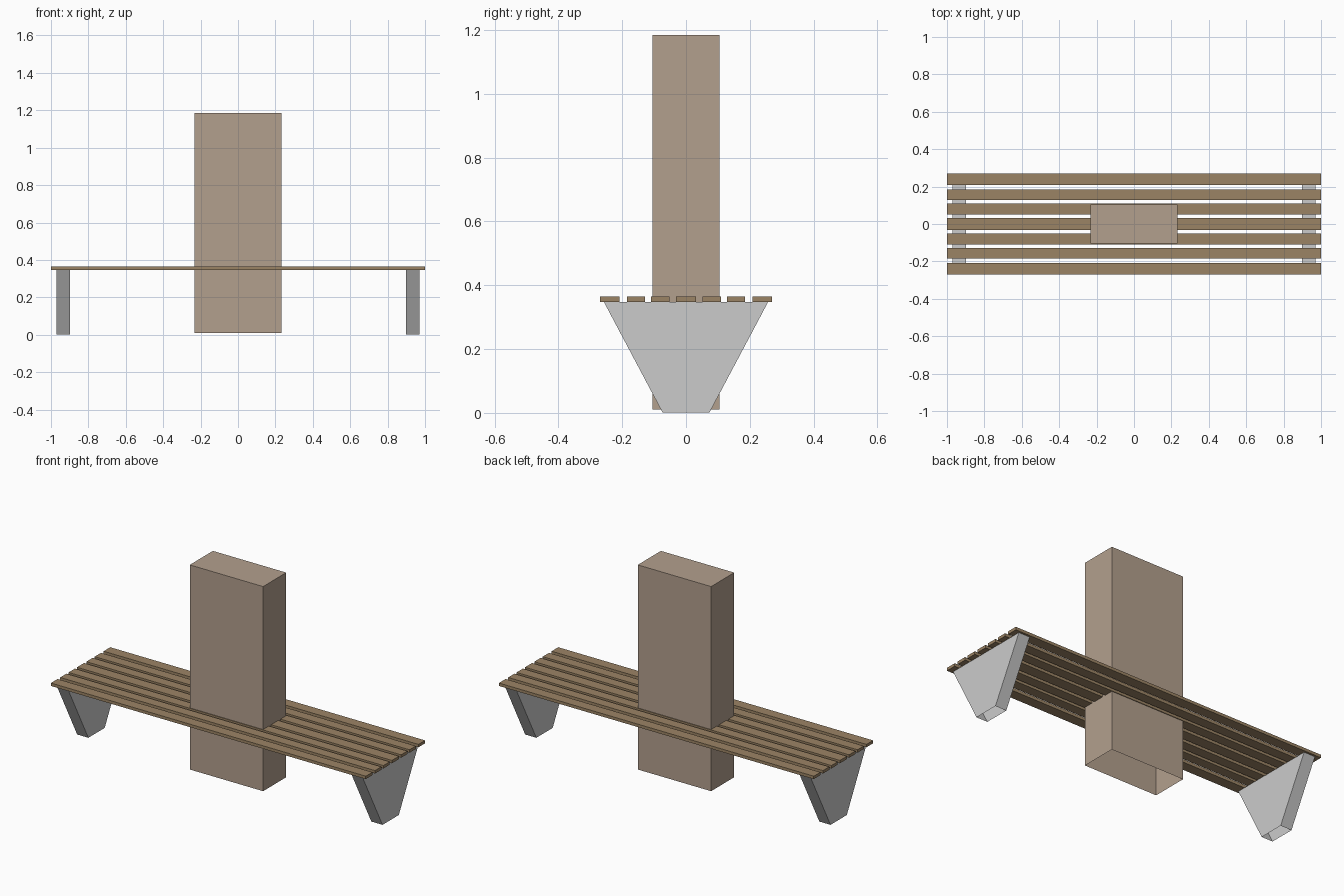
import bpy, bmesh

if "Cube" in bpy.data.objects:
    bpy.data.objects.remove(bpy.data.objects["Cube"])


def material(name, rgb):
    mat = bpy.data.materials.new(name)
    mat.diffuse_color = (*rgb, 1)
    mat.use_nodes = True
    mat.node_tree.nodes["Principled BSDF"].inputs["Base Color"].default_value = mat.diffuse_color
    return mat


def tapered_box(name, x, z, y_bottom, y_top, mat=None, open_bottom=False):
    """Box from x/z ranges whose y range may differ at bottom and top."""
    bm = bmesh.new()
    rings = []
    for h, (y0, y1) in zip(z, (y_bottom, y_top)):
        rings.append([bm.verts.new((px, py, h)) for px, py in
                      ((x[0], y0), (x[1], y0), (x[1], y1), (x[0], y1))])
    low, high = rings
    for i in range(4):
        j = (i + 1) % 4
        bm.faces.new((low[i], low[j], high[j], high[i]))
    bm.faces.new(high)
    if not open_bottom:
        bm.faces.new(low[::-1])
    mesh = bpy.data.meshes.new(name)
    bm.to_mesh(mesh)
    bm.free()
    obj = bpy.data.objects.new(name, mesh)
    bpy.context.collection.objects.link(obj)
    if mat:
        mesh.materials.append(mat)
    return obj


wood = material("slat_wood", (0.33, 0.23, 0.13))
stone = material("pillar_stone", (0.45, 0.35, 0.27))

# Seat slats: centre slat plus mirrored pairs
slats = [(-0.032, 0.032)]
for a, b in ((0.052, 0.109), (0.128, 0.185), (0.209, 0.269)):
    slats += [(a, b), (-b, -a)]
for i, span in enumerate(sorted(slats)):
    tapered_box(f"seat_slat_{i + 1}", (-1, 1), (0.347, 0.364), span, span, wood)

# Tapered hollow legs at both ends
for side, x in (("left", (-0.97, -0.899)), ("right", (0.899, 0.97))):
    tapered_box(f"{side}_leg", x, (0.002, 0.347),
                (-0.074, 0.074), (-0.257, 0.257), open_bottom=True)

# Central pillar, open underneath
tapered_box("pillar", (-0.233, 0.233), (0.01, 1.185),
            (-0.105, 0.105), (-0.105, 0.105), stone, open_bottom=True)
